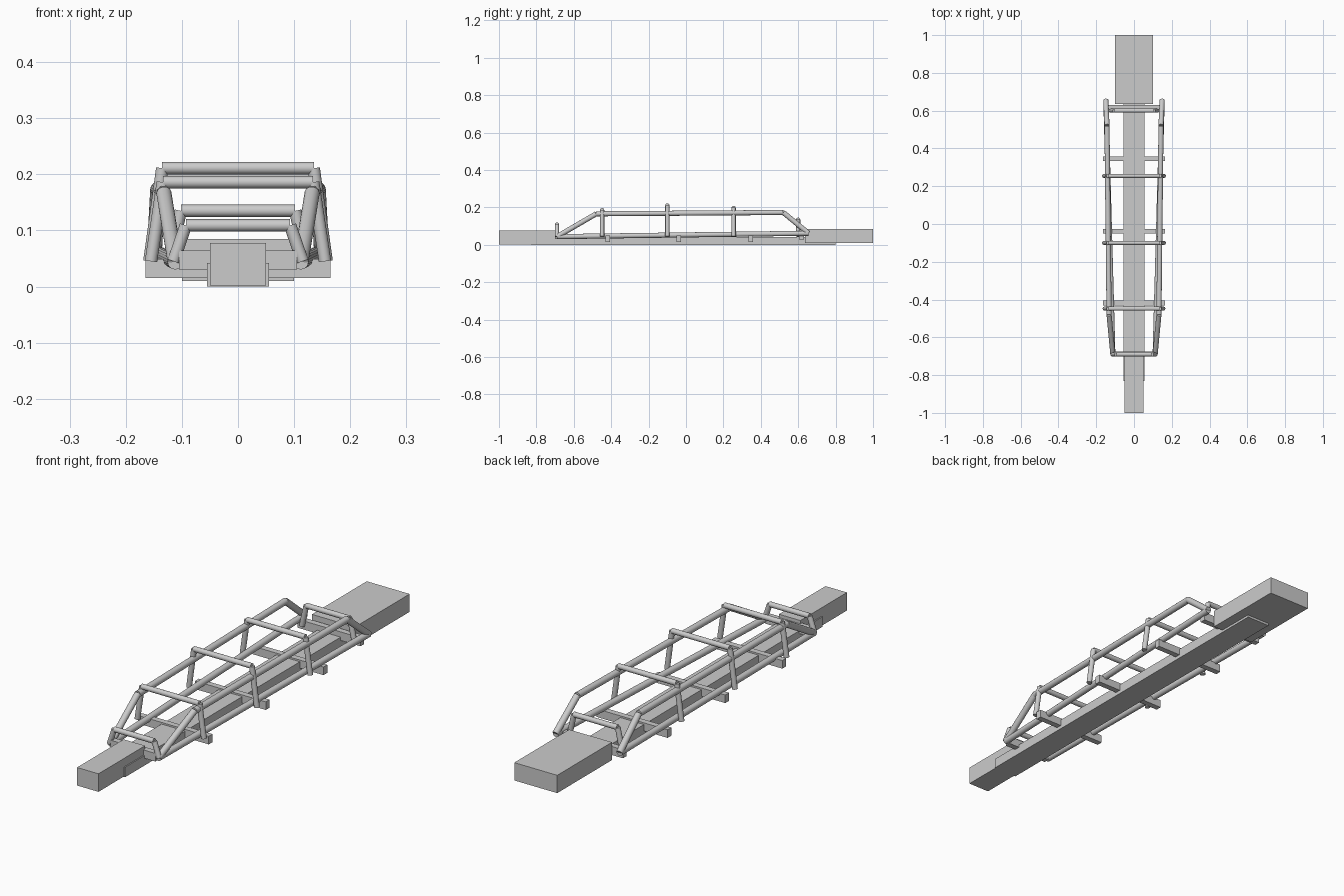
import bpy, math
from mathutils import Vector

if "Cube" in bpy.data.objects:
    bpy.data.objects.remove(bpy.data.objects["Cube"])


def box(name, x, y0, y1, z0, z1):
    bpy.ops.mesh.primitive_cube_add(size=1, location=(0, (y0 + y1) / 2, (z0 + z1) / 2))
    o = bpy.context.object
    o.name = name
    o.scale = (2 * x, y1 - y0, z1 - z0)
    bpy.ops.object.transform_apply(location=False, rotation=False, scale=True)
    return o


def rod(name, a, b, r):
    a, b = Vector(a), Vector(b)
    d = b - a
    bpy.ops.mesh.primitive_cylinder_add(vertices=20, radius=r, depth=d.length, location=(a + b) / 2)
    o = bpy.context.object
    o.name = name
    o.rotation_euler = d.to_track_quat('Z', 'Y').to_euler()
    bpy.ops.object.shade_smooth_by_angle(angle=math.radians(40))
    return o


# Central beam and end blocks
box("centre_beam", 0.055, -0.83, 0.80, 0.0, 0.042)
box("front_block", 0.05, -1.0, -0.69, 0.002, 0.078)
box("rear_block", 0.10, 0.635, 1.0, 0.01, 0.085)

# Outrigger crossbars under the cage
for i, y in enumerate((-0.418, -0.038, 0.346)):
    box(f"crossbar_{i}", 0.165, y - 0.0125, y + 0.0125, 0.015, 0.049)

# End plates joining the rails
box("front_plate", 0.105, -0.70, -0.675, 0.03, 0.064)
box("rear_plate", 0.147, 0.605, 0.63, 0.028, 0.064)

# Side rails: long lower tube and bent upper tube
upper = [(0.112, -0.69, 0.044), (0.132, -0.48, 0.166), (0.143, 0.52, 0.173), (0.149, 0.655, 0.062)]
for s, side in ((-1, "left"), (1, "right")):
    pts = [(s * x, y, z) for x, y, z in upper]
    rod(f"lower_rail_{side}", pts[0], pts[3], 0.0135)
    for i in range(3):
        rod(f"upper_rail_{side}_{i}", pts[i], pts[i + 1], 0.0135)

# Hoops: y, half width at foot, half width at top, top height
hoops = [(-0.69, 0.115, 0.093, 0.109), (-0.448, 0.155, 0.134, 0.186),
         (-0.10, 0.158, 0.135, 0.211), (0.255, 0.158, 0.136, 0.198),
         (0.60, 0.122, 0.102, 0.135)]
for i, (y, xb, xt, zt) in enumerate(hoops):
    rod(f"hoop_bar_{i}", (-xt, y, zt), (xt, y, zt), 0.011)
    for s, side in ((-1, "left"), (1, "right")):
        rod(f"hoop_leg_{side}_{i}", (s * xb, y, 0.045), (s * xt, y, zt), 0.011)
